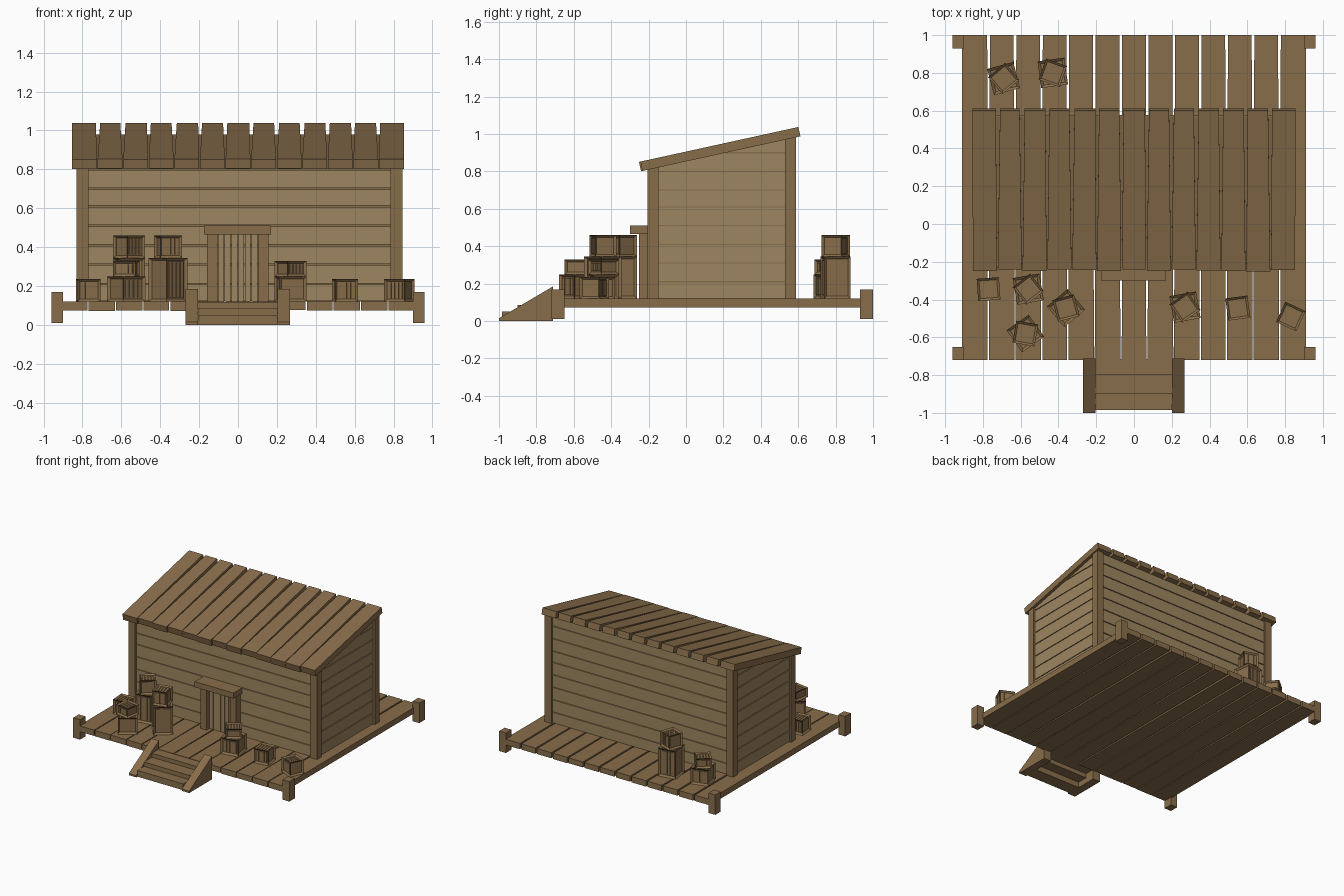
import bpy, bmesh, math, random
from mathutils import Matrix, Vector

if "Cube" in bpy.data.objects:
    bpy.data.objects.remove(bpy.data.objects["Cube"])

random.seed(4)


def material(name, rgb):
    m = bpy.data.materials.new(name)
    m.diffuse_color = (*rgb, 1)
    m.use_nodes = True
    m.node_tree.nodes["Principled BSDF"].inputs["Base Color"].default_value = m.diffuse_color
    return m


LIGHT = material("light_wood", (0.34, 0.235, 0.115))
MID = material("mid_wood", (0.25, 0.155, 0.07))


def finish(name, bm, mat):
    bmesh.ops.recalc_face_normals(bm, faces=bm.faces)
    me = bpy.data.meshes.new(name)
    bm.to_mesh(me)
    bm.free()
    me.materials.append(mat)
    ob = bpy.data.objects.new(name, me)
    bpy.context.collection.objects.link(ob)
    return ob


def add_loft(bm, a, b):
    """Solid between two matching outlines."""
    va, vb = [bm.verts.new(p) for p in a], [bm.verts.new(p) for p in b]
    bm.faces.new(va)
    bm.faces.new(vb[::-1])
    n = len(a)
    for i in range(n):
        bm.faces.new((va[i], vb[i], vb[(i + 1) % n], va[(i + 1) % n]))


def add_prism(bm, pts, x0, x1):
    add_loft(bm, [(x0, y, z) for y, z in pts], [(x1, y, z) for y, z in pts])


def add_box(bm, x0, x1, y0, y1, z0, z1):
    add_prism(bm, [(y0, z0), (y1, z0), (y1, z1), (y0, z1)], x0, x1)


def box(name, *dims, mat=MID):
    bm = bmesh.new()
    add_box(bm, *dims)
    return finish(name, bm, mat)


SLOPE = 0.219


def roof_z(y):
    return 0.80 + (y + 0.245) * SLOPE


def band(y0, y1, z0, z1):
    """Side outline of a wall board, cut off by the roof slope."""
    at = lambda z: (z - 0.80) / SLOPE - 0.245
    pts = [(max(y0, at(z0)), z0), (y1, z0), (y1, min(z1, roof_z(y1)))]
    if roof_z(y0) < z1 < roof_z(y1):
        pts.append((at(z1), z1))
    if z0 < roof_z(y0):
        pts.append((y0, min(z1, roof_z(y0))))
    return pts


# Deck: tapered boards running front to back
bm = bmesh.new()
for i in range(13):
    x0, x1 = -0.91 + i * 0.14, -0.77 + i * 0.14
    gf = 0.002 if i % 3 else 0.005
    gb = 0.007
    ol, orr = (0 if i == 0 else 1), (0 if i == 12 else 1)
    zb = 0.075 + random.uniform(-0.003, 0.003)
    add_loft(bm,
             [(x0 + gf * ol, -0.72, zb), (x1 - gf * orr, -0.72, zb),
              (x1 - gf * orr, -0.72, 0.12), (x0 + gf * ol, -0.72, 0.12)],
             [(x0 + gb * ol, 1, zb), (x1 - gb * orr, 1, zb),
              (x1 - gb * orr, 1, 0.12), (x0 + gb * ol, 1, 0.12)])
finish("deck_boards", bm, MID)

# Deck corner posts
for sx in (-1, 1):
    for nm, y in (("front", -0.72), ("back", 0.93)):
        xs = sorted((sx * 0.90, sx * 0.96))
        box(f"deck_post_{nm}_{'left' if sx < 0 else 'right'}", *xs, y, y + 0.07, 0.01, 0.17)

# Walls: horizontal boards around a slightly smaller core
bm = bmesh.new()
add_prism(bm, band(-0.182, 0.568, 0.12, 2), -0.807, 0.822)
finish("wall_core", bm, MID)
bm = bmesh.new()
edges = [0.12, 0.21, 0.31, 0.41, 0.51, 0.61, 0.70, 0.80, 0.90, 1.0]
for z0, z1 in zip(edges, edges[1:]):
    add_prism(bm, band(-0.19, 0.576, z0 + 0.003, z1 - 0.003), -0.815, 0.83)
finish("wall_boards", bm, LIGHT)

# House corner posts, tops cut along the roof
for nx, x in (("left", -0.83), ("right", 0.785)):
    for ny, y in (("front", -0.205), ("back", 0.53)):
        bm = bmesh.new()
        add_prism(bm, band(y, y + 0.058, 0.12, 2), x, x + 0.06)
        finish(f"corner_post_{ny}_{nx}", bm, MID)

# Roof: tapered sloping boards
bm = bmesh.new()
PITCH = 1.71 / 13
for i in range(13):
    x0 = -0.855 + i * PITCH
    x1 = x0 + PITCH
    f0, f1 = (x0 + 0.002, x1 - 0.002)
    b0 = x0 + (0 if i == 0 else random.uniform(0.007, 0.015))
    b1 = x1 - (0 if i == 12 else random.uniform(0.007, 0.015))
    yf = -0.236 + random.uniform(-0.005, 0.008)
    yb = 0.612
    rows = []
    for y, a, b in ((yf, f0, f1), (yb, b0, b1)):
        z = roof_z(y)
        rows.append([(a, y, z), (b, y, z), (b, y - 0.011, z + 0.05), (a, y - 0.011, z + 0.05)])
    add_loft(bm, *rows)
finish("roof_boards", bm, MID)

# Door with frame
bm = bmesh.new()
for i in range(6):
    x = -0.105 + i * 0.0345
    add_box(bm, x + 0.002, x + 0.0325, -0.215, -0.18, 0.12, 0.465)
finish("door_boards", bm, LIGHT)
box("door_jamb_left", -0.16, -0.105, -0.25, -0.18, 0.12, 0.465)
box("door_jamb_right", 0.102, 0.157, -0.25, -0.18, 0.12, 0.465)
box("door_lintel", -0.175, 0.17, -0.30, -0.18, 0.465, 0.51)

# Front steps with sloping side boards
for nm, x in (("left", -0.27), ("right", 0.202)):
    bm = bmesh.new()
    add_prism(bm, [(-1, 0), (-0.712, 0), (-0.712, 0.185), (-1, 0.015)], x, x + 0.065)
    finish(f"step_side_{nm}", bm, MID)
for i, (y, z0, z1) in enumerate(((-0.985, 0, 0.05), (-0.9, 0.045, 0.085), (-0.8, 0.08, 0.117))):
    box(f"step_{i + 1}", -0.205, 0.202, y, y + 0.105 if i < 2 else -0.715, z0, z1)


# Crates: framed box with recessed panels and slats
def crate(name, x, y, z, w, h, deg):
    bm = bmesh.new()
    bmesh.ops.create_cube(bm, size=1, matrix=Matrix.Diagonal((w, w, h, 1)))
    t = w * 0.14
    bmesh.ops.inset_individual(bm, faces=bm.faces[:], thickness=t, depth=-0.012)
    n, inner = 4, w - 2 * t
    for i in range(n):
        a = -inner / 2 + i * inner / n
        e = w / 2 - 0.006
        add_box(bm, a + 0.002, a + inner / n - 0.002, -e, e, -h / 2 + t, h / 2 - t)
        add_box(bm, a + 0.002, a + inner / n - 0.002, -w / 2 + t, w / 2 - t, -h / 2 + 0.006, h / 2 - 0.006)
    bmesh.ops.transform(bm, verts=bm.verts[:], matrix=Matrix.Translation((x, y, z + h / 2))
                        @ Matrix.Rotation(math.radians(deg), 4, 'Z'))
    finish(name, bm, MID)


SINGLE, SHORT, TALL = "single", "short", "tall"
STACKS = [
    (-0.77, -0.345, SINGLE, 4, 0), (0.55, -0.445, SINGLE, 8, 0), (0.83, -0.49, SINGLE, -25, 0),
    (-0.56, -0.345, TALL, 10, 38), (-0.36, -0.445, TALL, 40, 15),
    (-0.575, -0.58, SHORT, 35, -10), (0.27, -0.44, SHORT, 10, 35),
    (-0.69, 0.77, SHORT, 15, 40), (-0.43, 0.80, TALL, 8, -20),
]
for i, (x, y, kind, r0, r1) in enumerate(STACKS, 1):
    if kind == SINGLE:
        crate(f"crate_{i}", x, y, 0.12, 0.118, 0.115, r0)
    elif kind == SHORT:
        crate(f"crate_{i}_base", x, y, 0.12, 0.143, 0.13, r0)
        crate(f"crate_{i}_top", x, y, 0.25, 0.118, 0.078, r1)
    else:
        crate(f"crate_{i}_base", x, y, 0.12, 0.143, 0.225, r0)
        crate(f"crate_{i}_top", x, y, 0.345, 0.118, 0.115, r1)
